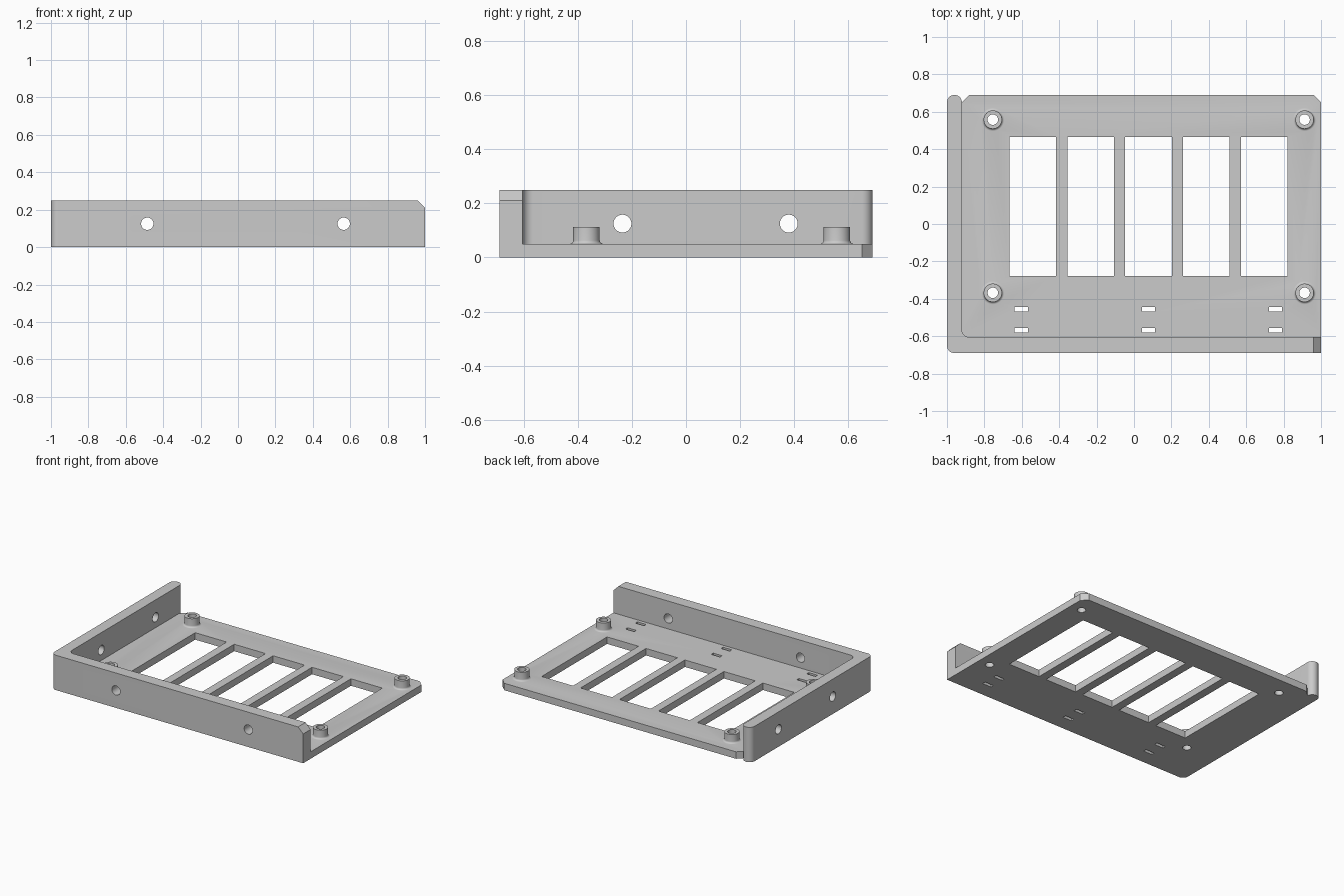
import bpy, bmesh, math
from mathutils import Matrix, Vector

if "Cube" in bpy.data.objects:
    bpy.data.objects.remove(bpy.data.objects["Cube"])

grey = bpy.data.materials.new("light grey")
grey.diffuse_color = (0.6, 0.6, 0.6, 1)
grey.use_nodes = True
grey.node_tree.nodes["Principled BSDF"].inputs["Base Color"].default_value = grey.diffuse_color


def finish(name, bm):
    bmesh.ops.recalc_face_normals(bm, faces=bm.faces)
    me = bpy.data.meshes.new(name)
    bm.to_mesh(me)
    bm.free()
    ob = bpy.data.objects.new(name, me)
    bpy.context.collection.objects.link(ob)
    me.materials.append(grey)
    return ob


def prism(name, pts, z0, z1):
    bm = bmesh.new()
    face = bm.faces.new([bm.verts.new((x, y, z0)) for x, y in pts])
    ext = bmesh.ops.extrude_face_region(bm, geom=[face])
    top = [v for v in ext["geom"] if isinstance(v, bmesh.types.BMVert)]
    bmesh.ops.translate(bm, verts=top, vec=(0, 0, z1 - z0))
    return finish(name, bm)


def box(name, x0, x1, y0, y1, z0, z1):
    return prism(name, [(x0, y0), (x1, y0), (x1, y1), (x0, y1)], z0, z1)


def rod(name, centre, radius, depth, axis="Z"):
    bm = bmesh.new()
    rot = {"X": Matrix.Rotation(math.pi / 2, 4, "Y"),
           "Y": Matrix.Rotation(math.pi / 2, 4, "X"), "Z": Matrix()}[axis]
    bmesh.ops.create_cone(bm, cap_ends=True, segments=40, radius1=radius, radius2=radius,
                          depth=depth, matrix=Matrix.Translation(centre) @ rot)
    return finish(name, bm)


def arc(cx, cy, r, a0, a1, n=10):
    return [(cx + r * math.cos(math.radians(a0 + (a1 - a0) * i / n)),
             cy + r * math.sin(math.radians(a0 + (a1 - a0) * i / n))) for i in range(n + 1)]


def lathe(name, profile, x, y, n=40):
    bm = bmesh.new()
    rings = [[bm.verts.new((x + r * math.cos(2 * math.pi * i / n),
                            y + r * math.sin(2 * math.pi * i / n), z)) for i in range(n)]
             for r, z in profile]
    for a, b in zip(rings, rings[1:]):
        for i in range(n):
            bm.faces.new((a[i], a[(i + 1) % n], b[(i + 1) % n], b[i]))
    bm.faces.new(rings[0])
    bm.faces.new(rings[-1])
    return finish(name, bm)


def boolean(target, tool, op):
    mod = target.modifiers.new("boolean", "BOOLEAN")
    mod.operation, mod.solver, mod.object = op, "EXACT", tool
    bpy.context.view_layer.objects.active = target
    bpy.ops.object.modifier_apply(modifier=mod.name)
    bpy.data.objects.remove(tool)


# base plate with chamfered rear corners
tray = prism("mounting_tray", [(-0.95, -0.65), (1, -0.65), (1, 0.65), (0.96, 0.69),
                               (-0.88, 0.69), (-0.92, 0.65), (-0.95, 0.65)], 0, 0.05)

# L-shaped front and left walls, rounded corner and rounded rear end
r = 0.04
outline = ([(1, -0.69), (1, -0.605)] + arc(-0.88, -0.565, r, 270, 180)
           + arc(-0.92 - r, 0.69 - r, r, 0, 180, 20) + arc(-1 + r, -0.69 + r, r, 180, 270))
walls = prism("walls", outline, 0, 0.25)

# chamfer on the top right end of the front wall
chamfer = box("chamfer_cutter", -0.1, 0.1, -1, 0, -0.1, 0.1)
chamfer.data.transform(Matrix.Translation((0.98 + 0.1 / math.sqrt(2), 0, 0.23 + 0.1 / math.sqrt(2)))
                       @ Matrix.Rotation(math.pi / 4, 4, "Y"))
boolean(walls, chamfer, "DIFFERENCE")
boolean(tray, walls, "UNION")

# standoffs with a flared foot, drilled through
f = 0.013
foot = [(0.049 + f - f * math.cos(t * math.pi / 12), 0.05 + f - f * math.sin(t * math.pi / 12))
        for t in range(6, -1, -1)]
for x in (-0.755, 0.912):
    for y in (-0.368, 0.558):
        boolean(tray, lathe("standoff", [(0.062, 0.03)] + foot + [(0.049, 0.113)], x, y), "UNION")
        boolean(tray, rod("screw_cutter", (x, y, 0.06), 0.028, 0.3), "DIFFERENCE")

# five long windows
for i in range(5):
    x = -0.665 + 0.309 * i
    boolean(tray, box("window_cutter", x, x + 0.249, -0.277, 0.465, -0.1, 0.2), "DIFFERENCE")

# pairs of strap slots
for x in (-0.603, 0.077, 0.757):
    for y in (-0.457, -0.568):
        boolean(tray, box("slot_cutter", x - 0.035, x + 0.035, y - 0.012, y + 0.012, -0.1, 0.2),
                "DIFFERENCE")

# side holes in both walls
for x in (-0.485, 0.565):
    boolean(tray, rod("hole_cutter", (x, -0.65, 0.125), 0.033, 0.3, "Y"), "DIFFERENCE")
for y in (-0.235, 0.38):
    boolean(tray, rod("hole_cutter", (-0.96, y, 0.125), 0.033, 0.3, "X"), "DIFFERENCE")

# smooth rounds, crisp edges
bpy.ops.object.select_all(action="DESELECT")
tray.select_set(True)
bpy.context.view_layer.objects.active = tray
bpy.ops.object.shade_smooth_by_angle(angle=math.radians(30))
